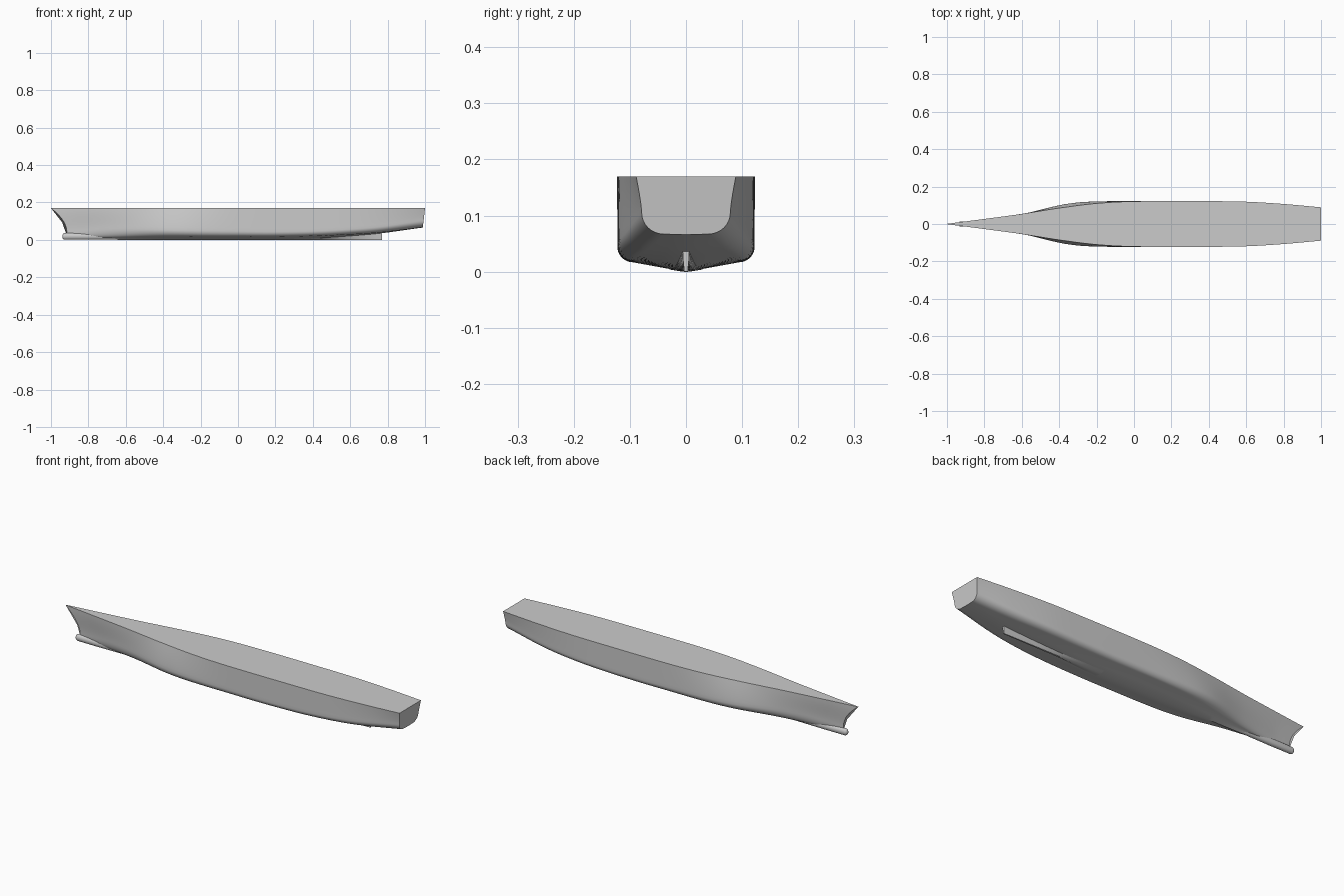
import bpy
import bmesh
import math

DECK_Z = 0.17
STEM_X, TRANSOM_X = -0.915, 0.985

cube = bpy.data.objects.get("Cube")
if cube:
    bpy.data.objects.remove(cube, do_unlink=True)

grey = bpy.data.materials.new("hull grey")
grey.use_nodes = True
colour = (0.6, 0.6, 0.6, 1)
grey.diffuse_color = colour
grey.node_tree.nodes["Principled BSDF"].inputs["Base Color"].default_value = colour


def curve(*points):
    """Smooth function of x through the given (x, value) points."""
    slopes = []
    for i in range(len(points)):
        a, b = points[max(i - 1, 0)], points[min(i + 1, len(points) - 1)]
        slopes.append((b[1] - a[1]) / (b[0] - a[0]))

    def value(x):
        x = min(max(x, points[0][0]), points[-1][0])
        i = 0
        while i < len(points) - 2 and x > points[i + 1][0]:
            i += 1
        (xa, ya), (xb, yb) = points[i], points[i + 1]
        h = xb - xa
        t = (x - xa) / h
        ease = t * t * (3 - 2 * t)
        return (ya + (yb - ya) * ease + h * slopes[i] * t * (1 - t) ** 2
                - h * slopes[i + 1] * t * t * (1 - t))
    return value


def loft(name, rings):
    """Skin closed rings of points and cap both ends."""
    bm = bmesh.new()
    loops = [[bm.verts.new(p) for p in ring] for ring in rings]
    count = len(loops[0])
    for a, b in zip(loops, loops[1:]):
        for i in range(count):
            j = (i + 1) % count
            bm.faces.new((a[i], a[j], b[j], b[i]))
    bm.faces.new(loops[0])
    bm.faces.new(loops[-1])
    bmesh.ops.recalc_face_normals(bm, faces=bm.faces)
    mesh = bpy.data.meshes.new(name)
    bm.to_mesh(mesh)
    bm.free()
    mesh.materials.append(grey)
    obj = bpy.data.objects.new(name, mesh)
    bpy.context.collection.objects.link(obj)
    bpy.ops.object.select_all(action="DESELECT")
    obj.select_set(True)
    bpy.context.view_layer.objects.active = obj
    bpy.ops.object.shade_smooth_by_angle(angle=math.radians(32))
    return obj


# Hull lines along the length
deck_width = curve((-1, 0.001), (-0.8, 0.027), (-0.6, 0.054), (-0.4, 0.085),
                   (-0.2, 0.11), (0, 0.121), (0.4, 0.122), (0.6, 0.119),
                   (0.8, 0.107), (1, 0.089))
beam = curve((STEM_X, 0.002), (-0.8, 0.016), (-0.6, 0.052), (-0.4, 0.1),
             (-0.3, 0.115), (-0.18, 0.121), (0, 0.122), (0.4, 0.122),
             (0.6, 0.118), (0.8, 0.102), (TRANSOM_X, 0.079))
keel = curve((STEM_X, 0.02), (-0.8, 0.008), (-0.6, 0), (0, 0), (0.2, 0),
             (0.4, 0.006), (0.6, 0.02), (0.77, 0.036), (TRANSOM_X, 0.066))
deadrise = curve((STEM_X, 0.001), (-0.6, 0.012), (-0.2, 0.017), (0.3, 0.016),
                 (0.7, 0.006), (TRANSOM_X, 0.001))
flat = curve((STEM_X, 0.1), (-0.6, 0.4), (-0.2, 0.75), (0.3, 0.76),
             (0.7, 0.68), (TRANSOM_X, 0.5))
bilge = curve((STEM_X, 0.03), (-0.7, 0.05), (-0.3, 0.035), (0.3, 0.027),
              (0.7, 0.03), (TRANSOM_X, 0.038))


def raked_x(x, z):
    """Curve the stem forward and tilt the transom."""
    t = max(0, (z - 0.04) / (DECK_Z - 0.04))
    bow = min(1, max(0, (-0.5 - x) / (-0.5 - STEM_X)))
    stern = max(0, (x - 0.8) / (TRANSOM_X - 0.8))
    return x - 0.085 * t * t * bow + 0.015 * stern * t


def hull_ring(x):
    b, rise = beam(x), deadrise(x)
    chine, base = b * flat(x), keel(x) + rise
    half = [(x, 0, keel(x)), (x, chine / 2, base - rise / 2)]
    for i in range(9):
        a = math.pi / 2 * i / 8
        half.append((x, chine + (b - chine) * math.sin(a),
                     base + bilge(x) * (1 - math.cos(a))))
    z0 = base + bilge(x)
    for i in range(1, 9):
        t = i / 8
        z = z0 + (DECK_Z - z0) * t
        px = raked_x(x, z)
        half.append((px, b + (deck_width(px) - b) * t ** 1.4, z))
    half = [(raked_x(x, z), y, z) for _, y, z in half]
    return half + [(px, -y, z) for px, y, z in reversed(half[1:])]


STEPS = 96
loft("hull", [hull_ring(STEM_X + (TRANSOM_X - STEM_X) * i / STEPS)
              for i in range(STEPS + 1)])


# Rounded bulb under the bow, fading into the hull
def bulb_ring(x, width, height):
    angles = [2 * math.pi * i / 24 for i in range(24)]
    return [(x, width * math.cos(a), 0.019 + height * math.sin(a)) for a in angles]


rings = []
for i in range(1, 8):
    a = math.pi / 2 * i / 7
    rings.append(bulb_ring(-0.925 - 0.015 * math.cos(a),
                           0.014 * math.sin(a), 0.018 * math.sin(a)))
rings.append(bulb_ring(-0.8, 0.015, 0.018))
rings.append(bulb_ring(-0.55, 0.012, 0.016))
loft("bow_bulb", rings)


# Tapering centreline fin ahead of the stern
def skeg_ring(x):
    t = (x - 0.2) / 0.57
    top, mid, low = (0.03 - 0.024 * t, 0.018 - 0.013 * t, 0.006 - 0.003 * t)
    z = keel(x) + 0.004
    return [(x, -low, 0), (x, low, 0), (x, mid, z / 2),
            (x, top, z), (x, -top, z), (x, -mid, z / 2)]


loft("skeg", [skeg_ring(0.2 + 0.57 * i / 16) for i in range(17)])
